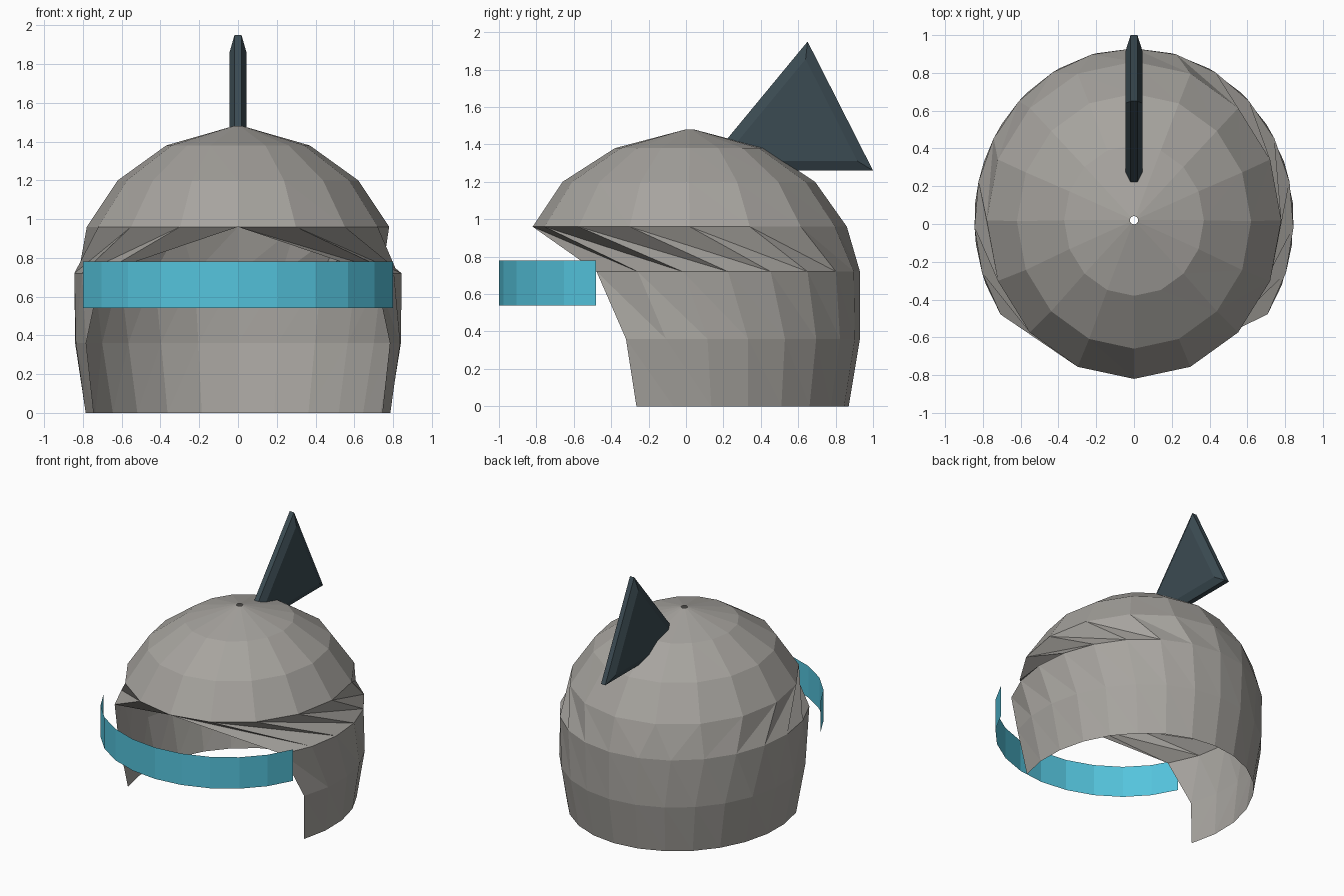
import bpy
import bmesh
from math import sin, cos, radians

cube = bpy.data.objects.get("Cube")
if cube:
    bpy.data.objects.remove(cube, do_unlink=True)


def make_material(name, color):
    mat = bpy.data.materials.new(name)
    mat.use_nodes = True
    mat.diffuse_color = color
    mat.node_tree.nodes["Principled BSDF"].inputs["Base Color"].default_value = color
    return mat


def add_object(name, bm, mat):
    mesh = bpy.data.meshes.new(name)
    bm.to_mesh(mesh)
    bm.free()
    mesh.materials.append(mat)
    obj = bpy.data.objects.new(name, mesh)
    bpy.context.collection.objects.link(obj)
    return obj


def arc(bm, z, rx, ry, cy, step, half, middle=0):
    """Row of points along an elliptical arc, angle measured from the back."""
    row = []
    for j in range(-half, half + 1):
        a = radians(middle + j * step)
        row.append(bm.verts.new((rx * sin(a), cy + ry * cos(a), z)))
    return row


def skin(bm, rows):
    """Triangulated surface between rows listed from top to bottom."""
    for top, bot in zip(rows, rows[1:]):
        for j in range(len(top) - 1):
            bm.faces.new((bot[j + 1], bot[j], top[j + 1]))
            bm.faces.new((bot[j], top[j], top[j + 1]))


grey = make_material("warm grey shell", (0.385, 0.37, 0.345, 1))
cyan = make_material("cyan visor", (0.09, 0.55, 0.72, 1))
slate = make_material("dark slate", (0.044, 0.07, 0.085, 1))

# Helmet shell: closed rings for the dome, open rings below the brow
# Each ring: height, x radius, y radius, y centre, angle per column
RINGS = [
    (1.48, 0.022, 0.022, 0.02, 22.5),
    (1.38, 0.37, 0.40, 0.02, 22.5),
    (1.20, 0.62, 0.675, 0.015, 22.5),
    (0.96, 0.78, 0.84, 0.02, 22.5),
    (0.72, 0.845, 0.91, 0.02, 15.4),
    (0.36, 0.845, 0.91, 0.02, 14),
    (0.00, 0.79, 0.85, 0.02, 13.7),
]
bm = bmesh.new()
skin(bm, [arc(bm, *ring, half=8) for ring in RINGS])
bmesh.ops.remove_doubles(bm, verts=bm.verts, dist=0.001)
add_object("helmet_shell", bm, grey)

# Visor: thin curved band floating in front of the opening
bm = bmesh.new()
skin(bm, [arc(bm, z, 0.85, 0.79, -0.21, 14, 5, 180) for z in (0.78, 0.54)])
add_object("visor_band", bm, cyan)

# Crest fin: triangular plate with chamfered rims
OUTLINE = [(0.08, 1.26), (1.0, 1.26), (0.65, 1.95)]
CENTRE = (0.60, 1.505)
bm = bmesh.new()
layers = []
for x, scale in ((-0.045, 0.788), (-0.018, 1), (0.018, 1), (0.045, 0.788)):
    layers.append([bm.verts.new((x, CENTRE[0] + (y - CENTRE[0]) * scale,
                                 CENTRE[1] + (z - CENTRE[1]) * scale))
                   for y, z in OUTLINE])
for a, b in zip(layers, layers[1:]):
    for i in range(3):
        k = (i + 1) % 3
        bm.faces.new((a[i], a[k], b[k], b[i]))
bm.faces.new(layers[0])
bm.faces.new(layers[-1])
bmesh.ops.recalc_face_normals(bm, faces=bm.faces)
add_object("crest_fin", bm, slate)
